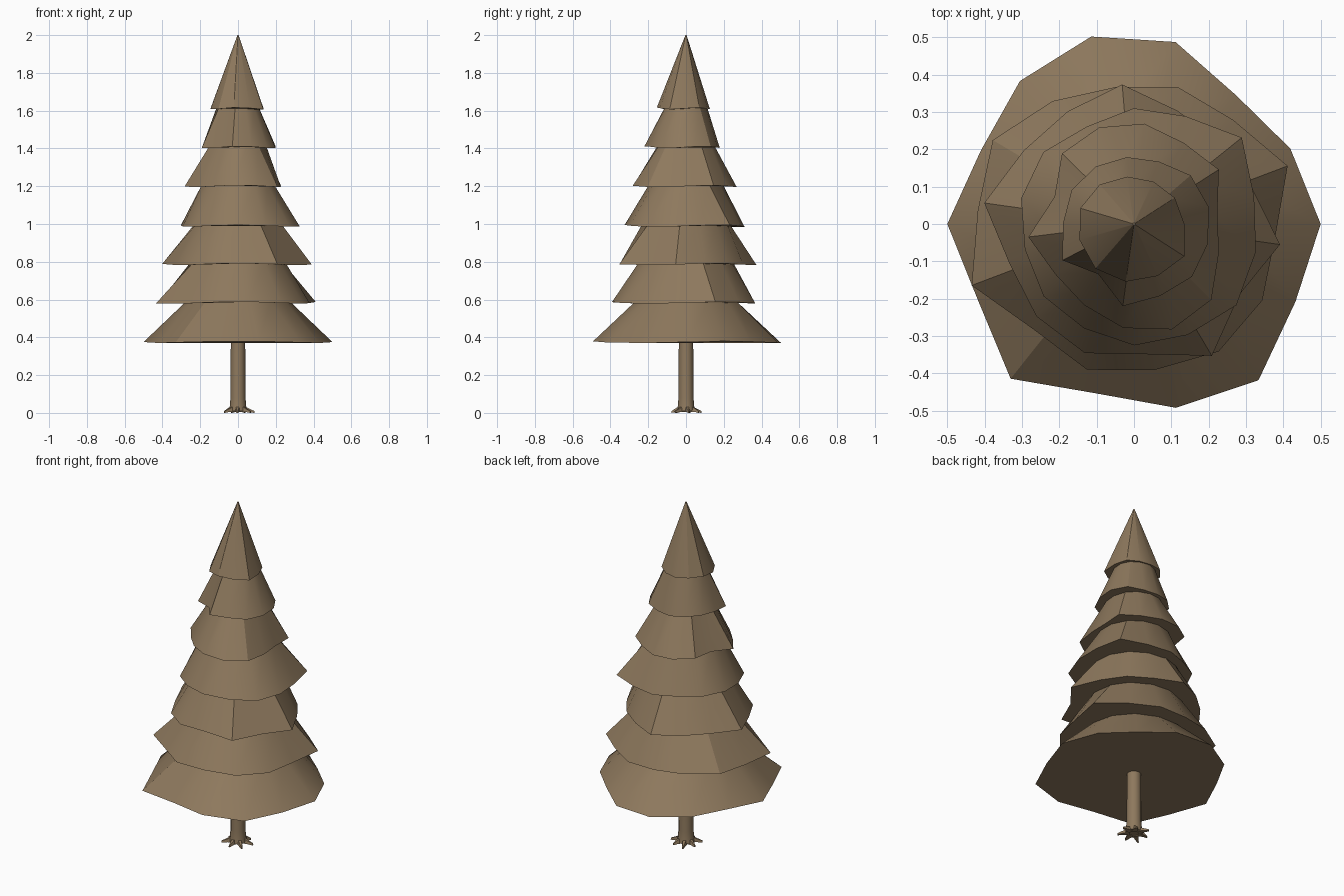
import bpy, bmesh, math
from mathutils import Vector

if "Cube" in bpy.data.objects:
    bpy.data.objects.remove(bpy.data.objects["Cube"])

brown = bpy.data.materials.new("bark_brown")
brown.diffuse_color = (0.27, 0.19, 0.11, 1)
brown.use_nodes = True
brown.node_tree.nodes["Principled BSDF"].inputs["Base Color"].default_value = brown.diffuse_color


def finish(name, bm, angle=30):
    bmesh.ops.recalc_face_normals(bm, faces=bm.faces)
    me = bpy.data.meshes.new(name)
    bm.to_mesh(me)
    bm.free()
    me.materials.append(brown)
    ob = bpy.data.objects.new(name, me)
    bpy.context.collection.objects.link(ob)
    bpy.ops.object.select_all(action='DESELECT')
    ob.select_set(True)
    bpy.context.view_layer.objects.active = ob
    bpy.ops.object.shade_smooth_by_angle(angle=math.radians(angle))
    return ob


def loft(bm, rings):
    """Skin a list of equal point rings and cap both ends."""
    loops = [[bm.verts.new(p) for p in r] for r in rings]
    n = len(loops[0])
    for a, b in zip(loops, loops[1:]):
        for i in range(n):
            j = (i + 1) % n
            bm.faces.new((a[i], a[j], b[j], b[i]))
    bm.faces.new(loops[0])
    bm.faces.new(loops[-1])


def branch_tier(name, z0, z1, top_r, start, radii):
    """Ragged skirt: uneven rim below, round ring above."""
    n = len(radii)
    ang = [math.radians(start + 360 * i / n) for i in range(n)]
    rim = [(r * math.cos(a), r * math.sin(a), z0 + 0.005 * math.sin(3 * a))
           for a, r in zip(ang, radii)]
    top = [(top_r * math.cos(a), top_r * math.sin(a), z1) for a in ang]
    bm = bmesh.new()
    loft(bm, [rim, top])
    finish(name, bm)


# Stacked branch skirts, lowest first
branch_tier("branch_tier_1", 0.375, 0.59, 0.275, 0,
            [.5, .465, .44, .5, .515, .49, .455, .5, .465, .53, .465, .505, .535, .48])
branch_tier("branch_tier_2", 0.583, 0.80, 0.25, -5,
            [.38, .44, .385, .385, .37, .395, .44, .42, .465, .39, .41, .395, .41, .40])
branch_tier("branch_tier_3", 0.787, 1.00, 0.232, -8,
            [.395, .33, .32, .325, .375, .35, .355, .405, .35, .36, .37, .35, .41, .34])
branch_tier("branch_tier_4", 0.99, 1.21, 0.195, 13,
            [.33, .37, .32, .31, .29, .31, .31, .30, .31, .31, .325, .33, .35, .335])
branch_tier("branch_tier_5", 1.20, 1.42, 0.148, 7,
            [.225, .27, .255, .27, .275, .27, .225, .285, .25, .255, .28, .30, .29, .24])
branch_tier("branch_tier_6", 1.407, 1.62, 0.112, 13,
            [.205, .2, .18, .18, .185, .19, .19, .215, .165, .222, .205, .21, .205])
# Pointed crown
branch_tier("crown", 1.612, 2.0, 0.003, 0,
            [.135, .13, .125, .128, .14, .15, .152, .158, .156, .153, .16])

# Trunk with slight flare at the foot
bm = bmesh.new()
loft(bm, [[(r * math.cos(math.tau * i / 12), r * math.sin(math.tau * i / 12), z)
           for i in range(12)]
          for r, z in ((.047, .01), (.043, .04), (.04, .08), (.038, .4))])
finish("trunk", bm, 40)

# Short pointed roots around the foot
bm = bmesh.new()
for k in range(7):
    a = math.radians(10 + k * 360 / 7)
    d = Vector((math.cos(a), math.sin(a), 0))
    s = Vector((-math.sin(a), math.cos(a), 0))
    reach = (0.088, 0.076)[k % 2]
    section = ((-1, 0), (-.6, 1), (.6, 1), (1, 0))
    rings = [[d * r + s * (w * u) + Vector((0, 0, z + h * v)) for u, v in section]
             for r, w, z, h in ((.025, .016, .006, .034), (.055, .011, .006, .018),
                                (reach, .004, 0, .01))]
    loft(bm, rings)
finish("roots", bm, 40)
